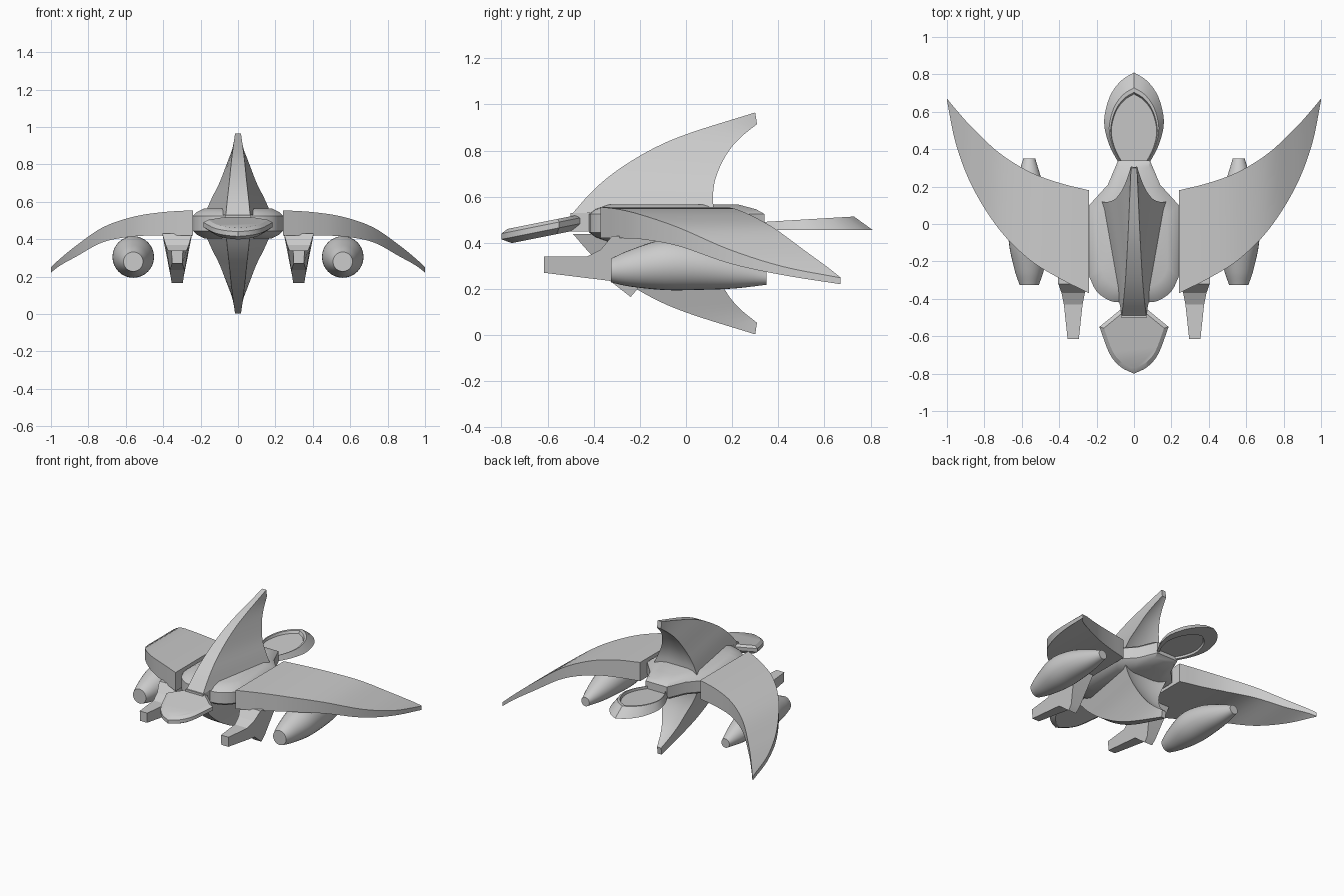
import bpy, bmesh, math
from mathutils import Vector

cube = bpy.data.objects.get("Cube")
if cube:
    bpy.data.objects.remove(cube, do_unlink=True)

grey = bpy.data.materials.new("hull_grey")
grey.use_nodes = True
grey.diffuse_color = (0.6, 0.6, 0.6, 1)
grey.node_tree.nodes["Principled BSDF"].inputs["Base Color"].default_value = (0.6, 0.6, 0.6, 1)


def spline(rows, steps=5):
    """Smooth curve through rows of numbers of any length."""
    rows = [Vector(r) for r in rows]
    ext = [2 * rows[0] - rows[1]] + rows + [2 * rows[-1] - rows[-2]]
    out = []
    for a, b, c, d in zip(ext, ext[1:], ext[2:], ext[3:]):
        for i in range(steps):
            t = i / steps
            out.append(b + (c - a) * (t / 2) + (2 * a - 5 * b + 4 * c - d) * (t * t / 2)
                       + (3 * b - a - 3 * c + d) * (t ** 3 / 2))
    return out + [rows[-1]]


def loft(name, rings, angle=30):
    """Closed solid through a list of point rings."""
    bm = bmesh.new()
    loops = [[bm.verts.new(p) for p in ring] for ring in rings]
    for low, high in zip(loops, loops[1:]):
        for i in range(len(low)):
            j = (i + 1) % len(low)
            bm.faces.new((low[i], low[j], high[j], high[i]))
    bm.faces.new(loops[0][::-1])
    bm.faces.new(loops[-1])
    bmesh.ops.recalc_face_normals(bm, faces=bm.faces)
    mesh = bpy.data.meshes.new(name)
    bm.to_mesh(mesh)
    bm.free()
    mesh.materials.append(grey)
    for face in mesh.polygons:
        face.use_smooth = True
    mesh.set_sharp_from_angle(angle=math.radians(angle))
    obj = bpy.data.objects.new(name, mesh)
    bpy.context.collection.objects.link(obj)
    return obj


def layered(name, half, centre_y, layers, slope=0.0):
    """Symmetric plan outline stacked in layers of (scale, height, slope factor)."""
    outline = [(x, y) for x, y in half] + [(-x, y) for x, y in reversed(half) if x > 0.001]
    rings = []
    for scale, z, tilt in layers:
        ring = []
        for x, y in outline:
            py = centre_y + (y - centre_y) * scale
            ring.append((x * scale, py, z + slope * tilt * (py - centre_y)))
        rings.append(ring)
    return loft(name, rings)


# Body and the neck that joins it to the head
body_plan = spline([(0.065, -0.42), (0.13, -0.41), (0.2, -0.36), (0.24, -0.28)], 3)
body_plan += [(0.24, 0.1), (0.14, 0.21), (0.085, 0.34)]
layered("body", body_plan, -0.1,
        [(0.75, 0.405, 0), (0.92, 0.425, 0), (1, 0.445, 0),
         (1, 0.525, 0), (0.92, 0.545, 0), (0.75, 0.565, 0)])
loft("neck", [[(x, y, z) for x, z in ((-0.07, 0.45), (0.07, 0.45), (0.07, 0.53), (-0.07, 0.53))]
              for y in (-0.5, -0.35)])

# Head: tilted, pointed shield with bevelled rims
head_plan = spline([(0, -0.8), (0.07, -0.765), (0.13, -0.695), (0.185, -0.55)], 4)
head_plan += [(0.075, -0.46)]
layered("head", head_plan, -0.6,
        [(0.78, 0.43, 1), (1, 0.455, 1), (1, 0.48, 1), (0.87, 0.495, 1)], 0.2)

# Tail: spoon shape, hollowed above and below
tail_plan = spline([(0, 0.81), (0.07, 0.765), (0.13, 0.68), (0.16, 0.55),
                    (0.135, 0.43), (0.085, 0.33)], 4)
layered("tail", tail_plan, 0.33,
        [(0.72, 0.47, 0), (0.74, 0.455, 0), (1, 0.455, 0),
         (0.83, 0.49, 1), (0.78, 0.49, 1), (0.76, 0.472, 1)], 0.06)

# Fins: front y, z, rear y, z, front half width, rear half width
fin_rows = spline([
    (-0.49, 0.53, 0.12, 0.53, 0.065, 0.18),
    (-0.40, 0.63, 0.118, 0.62, 0.055, 0.14),
    (-0.29, 0.72, 0.135, 0.70, 0.045, 0.10),
    (-0.14, 0.81, 0.18, 0.79, 0.036, 0.065),
    (0.02, 0.877, 0.235, 0.855, 0.028, 0.04),
    (0.30, 0.965, 0.308, 0.915, 0.016, 0.016)])


def fin(name, flip):
    rings = []
    for fy, fz, ry, rz, fw, rw in fin_rows:
        mid = ry - 0.15 * rw
        ring = [(-fw, fy, fz), (fw, fy, fz), (rw, ry, rz),
                (rw / 2, mid, rz), (-rw / 2, mid, rz), (-rw, ry, rz)]
        rings.append([(x, y, 0.968 - z if flip else z) for x, y, z in ring])
    loft(name, rings)


fin("upper_fin", False)
fin("lower_fin", True)

# Wings: x, leading y, trailing y, top z, bottom z
wing_rows = spline([
    (0.24, -0.37, 0.18, 0.555, 0.42),
    (0.40, -0.29, 0.22, 0.545, 0.42),
    (0.56, -0.19, 0.28, 0.52, 0.415),
    (0.72, -0.03, 0.38, 0.465, 0.385),
    (0.86, 0.19, 0.51, 0.37, 0.31),
    (0.95, 0.42, 0.61, 0.297, 0.26),
    (1.0, 0.66, 0.67, 0.25, 0.222)])

# Pods: y, radius, centre z
pod_rows = spline([(-0.325, 0.052, 0.28), (-0.24, 0.08, 0.29), (-0.09, 0.11, 0.305),
                   (0.06, 0.102, 0.298), (0.21, 0.073, 0.275), (0.35, 0.032, 0.25)])

# Leg guns: y, z, half width around the side profile
leg_rows = [(-0.615, 0.34, 0.03), (-0.43, 0.34, 0.05), (-0.37, 0.37, 0.062),
            (-0.32, 0.43, 0.08), (-0.12, 0.43, 0.08), (-0.21, 0.2, 0.035),
            (-0.24, 0.165, 0.03), (-0.33, 0.235, 0.04), (-0.615, 0.27, 0.028)]

for side, s in (("left", 1), ("right", -1)):
    loft(side + "_wing", [[(s * x, a, b), (s * x, t, b), (s * x, t, z), (s * x, a, z)]
                          for x, a, t, z, b in wing_rows])
    turns = [i * math.tau / 32 for i in range(32)]
    loft(side + "_pod", [[(s * 0.56 + r * math.cos(a), y, z + r * math.sin(a)) for a in turns]
                         for y, r, z in pod_rows])
    loft(side + "_leg_gun", [[(s * 0.325 + k * w, y, z) for y, z, w in leg_rows]
                             for k in (-1, 1)], 20)
